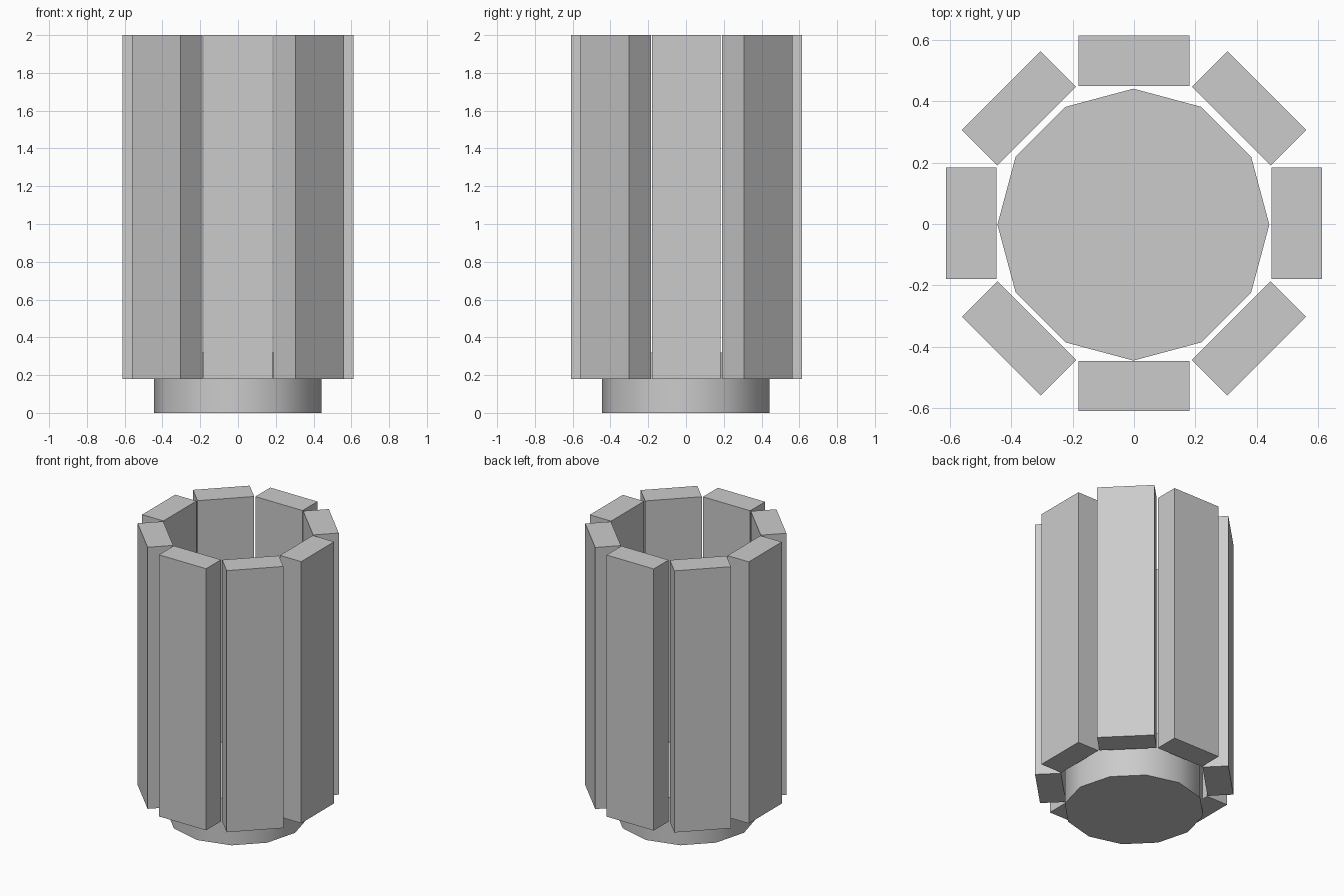
import bpy
from math import cos, sin, pi, radians

if "Cube" in bpy.data.objects:
    bpy.data.objects.remove(bpy.data.objects["Cube"])

# Twelve-sided base plug with softly shaded sides
BASE_TOP = 0.32
bpy.ops.mesh.primitive_cylinder_add(vertices=12, radius=0.443, depth=BASE_TOP,
                                    location=(-0.002, -0.002, BASE_TOP / 2),
                                    rotation=(0, 0, pi / 2))
base = bpy.context.object
base.name = "base"
bpy.ops.object.shade_smooth_by_angle(angle=radians(40))

# Ring of eight flat staves around the base
STAVES, RADIUS = 8, 0.53
THICK, WIDTH, BOTTOM, TOP = 0.164, 0.363, 0.18, 2.0
for i in range(STAVES):
    a = 2 * pi * i / STAVES
    bpy.ops.mesh.primitive_cube_add(
        size=1,
        location=(RADIUS * cos(a), RADIUS * sin(a) + 0.002, (BOTTOM + TOP) / 2),
        rotation=(0, 0, a))
    stave = bpy.context.object
    stave.name = f"stave_{i + 1}"
    stave.scale = (THICK, WIDTH, TOP - BOTTOM)
